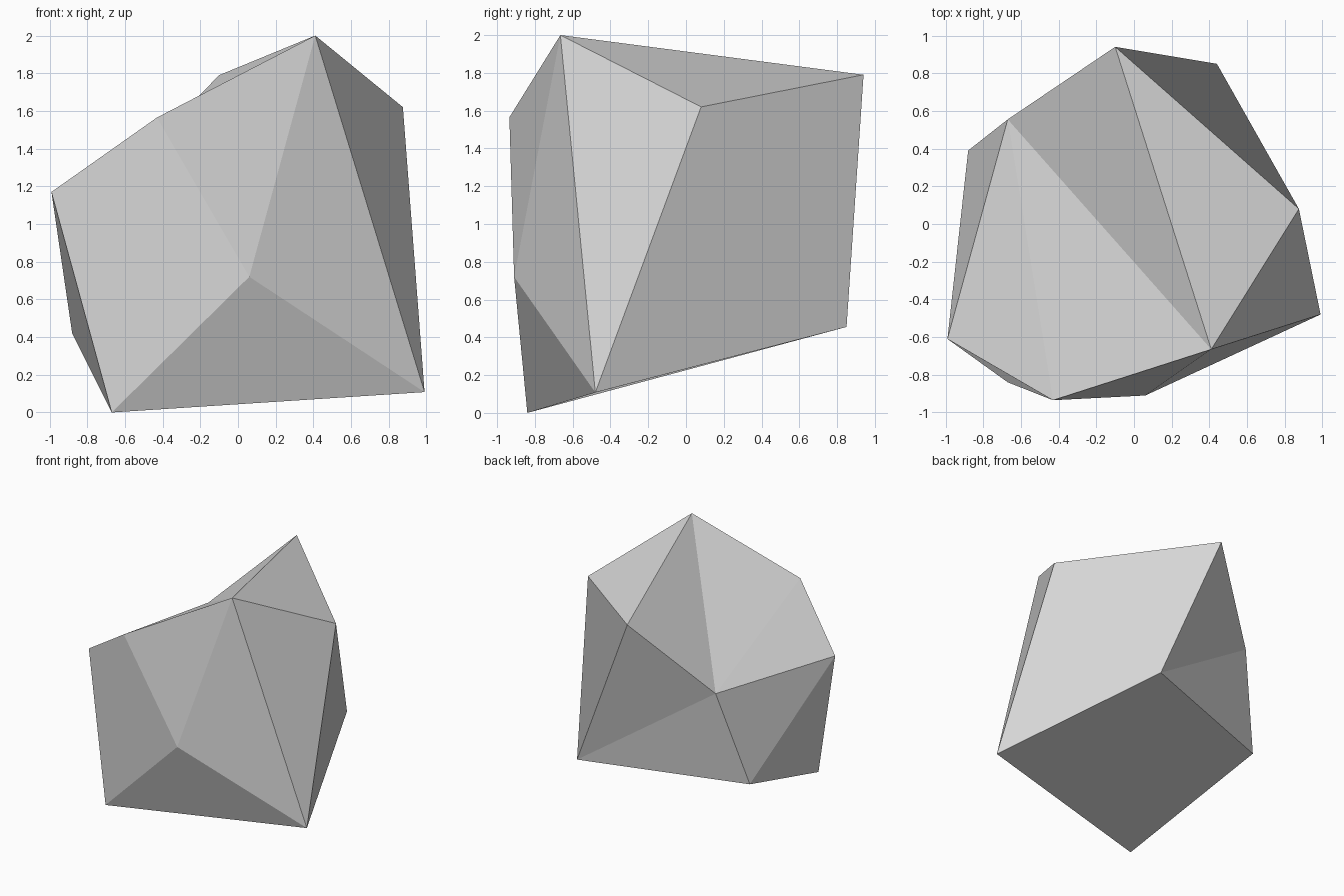
import bpy
import bmesh

cube = bpy.data.objects.get("Cube")
if cube:
    bpy.data.objects.remove(cube, do_unlink=True)

# Stone colour
stone = bpy.data.materials.new("stone_grey")
stone.use_nodes = True
grey = (0.68, 0.68, 0.68, 1)
stone.diffuse_color = grey
stone.node_tree.nodes["Principled BSDF"].inputs["Base Color"].default_value = grey

# Corners of the chipped boulder, from the crown down to the base
corners = {
    "peak": (0.41, -0.665, 2.0),
    "back_top": (-0.10, 0.94, 1.79),
    "left_top": (0.875, 0.08, 1.62),
    "front_top": (-0.43, -0.935, 1.565),
    "notch": (-0.67, 0.555, 1.205),
    "shoulder": (-0.99, -0.61, 1.17),
    "front_mid": (0.06, -0.91, 0.72),
    "back_foot": (0.44, 0.85, 0.455),
    "right_foot": (-0.88, 0.39, 0.42),
    "left_foot": (0.99, -0.48, 0.108),
    "front_foot": (-0.67, -0.84, 0),
}

# Flat facets, each named by its corners
facets = [
    # top, with a hollow running from the peak to the notch
    "peak left_top back_top",
    "peak back_top notch",
    "peak notch front_top",
    "front_top notch shoulder",
    # front
    "peak front_top front_mid",
    "front_top shoulder front_foot front_mid",
    "peak front_mid left_foot",
    "front_mid front_foot left_foot",
    # left side and back
    "peak left_foot left_top",
    "left_top left_foot back_foot back_top",
    "back_top back_foot notch",
    "notch back_foot right_foot",
    # right side and underside
    "notch right_foot shoulder",
    "shoulder right_foot front_foot",
    "front_foot right_foot back_foot left_foot",
]

bm = bmesh.new()
verts = {name: bm.verts.new(point) for name, point in corners.items()}
for facet in facets:
    bm.faces.new([verts[name] for name in facet.split()])
bmesh.ops.recalc_face_normals(bm, faces=bm.faces[:])

mesh = bpy.data.meshes.new("boulder")
bm.to_mesh(mesh)
bm.free()
mesh.materials.append(stone)
boulder = bpy.data.objects.new("boulder", mesh)
bpy.context.collection.objects.link(boulder)
